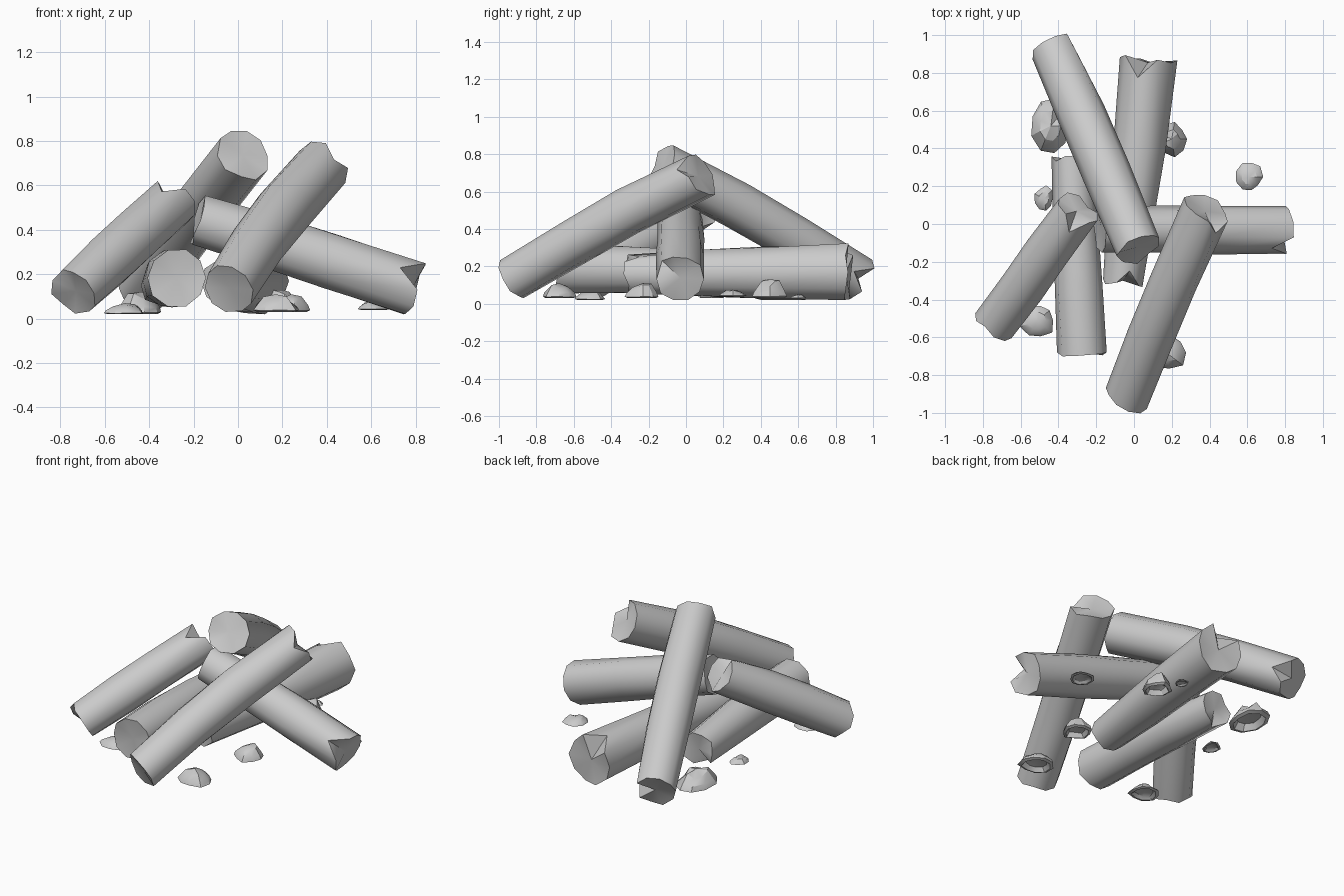
import bpy, bmesh, math, random
from mathutils import Vector

if "Cube" in bpy.data.objects:
    bpy.data.objects.remove(bpy.data.objects["Cube"])

random.seed(4)
SIDES = 10


def finish(name, bm, angle):
    bmesh.ops.recalc_face_normals(bm, faces=bm.faces)
    me = bpy.data.meshes.new(name)
    bm.to_mesh(me)
    bm.free()
    ob = bpy.data.objects.new(name, me)
    bpy.context.collection.objects.link(ob)
    bpy.ops.object.select_all(action='DESELECT')
    ob.select_set(True)
    bpy.context.view_layer.objects.active = ob
    bpy.ops.object.shade_smooth_by_angle(angle=math.radians(angle))


def log(name, a, b, ra, rb, notch_a, notch_b, bend=(0, 0, 0.015)):
    """Bent trunk from a to b; notch directions chip the sawn rims inward."""
    a, b, bend = Vector(a), Vector(b), Vector(bend)
    axis = (b - a).normalized()
    u = axis.cross(Vector((0, 0, 1))).normalized()
    v = u.cross(axis)
    bm = bmesh.new()
    rings = []
    for t in (0, 0.33, 0.62, 1):
        swell = math.sin(math.pi * t)
        c = a.lerp(b, t) + bend * swell
        r = (ra + (rb - ra) * t) * (1.02 + 0.04 * swell)
        dirs = [u * math.cos(2 * math.pi * i / SIDES) + v * math.sin(2 * math.pi * i / SIDES)
                for i in range(SIDES)]
        pts = [c + d * r * random.uniform(0.97, 1.04) for d in dirs]
        if t in (0, 1):
            inward = axis if t == 0 else -axis
            pts = [p + inward * random.uniform(-0.02, 0.015) for p in pts]
            for n in (notch_a if t == 0 else notch_b):
                k = max(range(SIDES), key=lambda i: dirs[i].dot(Vector(n)))
                pts[k] += inward * 0.08 - dirs[k] * 0.01
        rings.append([bm.verts.new(p) for p in pts])
    for r0, r1 in zip(rings, rings[1:]):
        for i in range(SIDES):
            j = (i + 1) % SIDES
            bm.faces.new((r0[i], r0[j], r1[j], r1[i]))
    # slightly hollow fan caps
    for ring, c in ((rings[0], a + axis * 0.01), (rings[-1], b - axis * 0.01)):
        m = bm.verts.new(c)
        for i in range(SIDES):
            bm.faces.new((ring[i], ring[(i + 1) % SIDES], m))
    finish(name, bm, 50)


def stone(name, x, y, rx, ry, top, base=0.03):
    """Flat irregular stone: wide rim, small raised crown, hollow underside."""
    bm = bmesh.new()
    n = 9
    jit = [random.uniform(0.86, 1.12) for _ in range(n)]
    rings = []
    for s, h in ((1.0, 0.1), (0.9, 0.4), (0.55, 0.9), (0.6, 0.35), (0.8, 0.0)):
        rings.append([bm.verts.new((
            x + rx * s * jit[i] * math.cos(2 * math.pi * i / n),
            y + ry * s * jit[i] * math.sin(2 * math.pi * i / n),
            base + (top - base) * h * random.uniform(0.7, 1.1))) for i in range(n)])
    crown = bm.verts.new((x, y, top))
    hollow = bm.verts.new((x, y, base + (top - base) * 0.45))
    for i in range(n):
        j = (i + 1) % n
        for p, q in ((0, 1), (1, 2), (0, 4), (4, 3)):
            bm.faces.new((rings[p][i], rings[p][j], rings[q][j], rings[q][i]))
        bm.faces.new((rings[2][i], rings[2][j], crown))
        bm.faces.new((rings[3][j], rings[3][i], hollow))
    finish(name, bm, 30)


# logs lying on the ground
log("ground_log_left", (-0.275, -0.685, 0.185), (-0.33, 0.35, 0.15), 0.13, 0.105,
    [], [(0, 0, -1)], bend=(0, 0, 0.01))
log("ground_log_back", (-0.06, -0.31, 0.16), (0.075, 0.865, 0.17), 0.105, 0.152,
    [(0.2, 0, 1)], [(-0.2, 0, 1)], bend=(0.005, 0, 0))

# logs leaning on the pile
log("leaning_log_left", (-0.735, -0.53, 0.12), (-0.3, 0.075, 0.52), 0.113, 0.113,
    [], [(0.1, -0.3, 1)], bend=(0, 0, 0.005))
log("leaning_log_right", (-0.18, -0.03, 0.445), (0.795, -0.03, 0.135), 0.115, 0.125,
    [], [(0, -1, 0.5)], bend=(0, 0, 0.005))
log("leaning_log_back", (-0.43, 0.93, 0.13), (0.025, -0.13, 0.74), 0.12, 0.123,
    [(1, 0.4, 0.1)], [], bend=(0.005, 0, 0.02))
log("leaning_log_front", (-0.04, -0.925, 0.135), (0.38, 0.075, 0.685), 0.116, 0.124,
    [], [(0.8, -0.3, 0.6)], bend=(-0.01, 0, 0.02))

# loose stones around the pile: x, y, half sizes, top, base
for k, s in enumerate([
        (-0.44, 0.52, 0.10, 0.14, 0.12, 0.02), (0.20, 0.45, 0.08, 0.09, 0.13),
        (0.61, 0.25, 0.07, 0.08, 0.075, 0.04), (-0.51, -0.51, 0.09, 0.09, 0.07, 0.02),
        (0.17, -0.68, 0.11, 0.10, 0.11), (-0.475, 0.135, 0.05, 0.065, 0.06),
        (0.24, -0.23, 0.09, 0.09, 0.11), (0.14, 0.60, 0.04, 0.04, 0.05)]):
    stone(f"stone_{k + 1}", *s)
